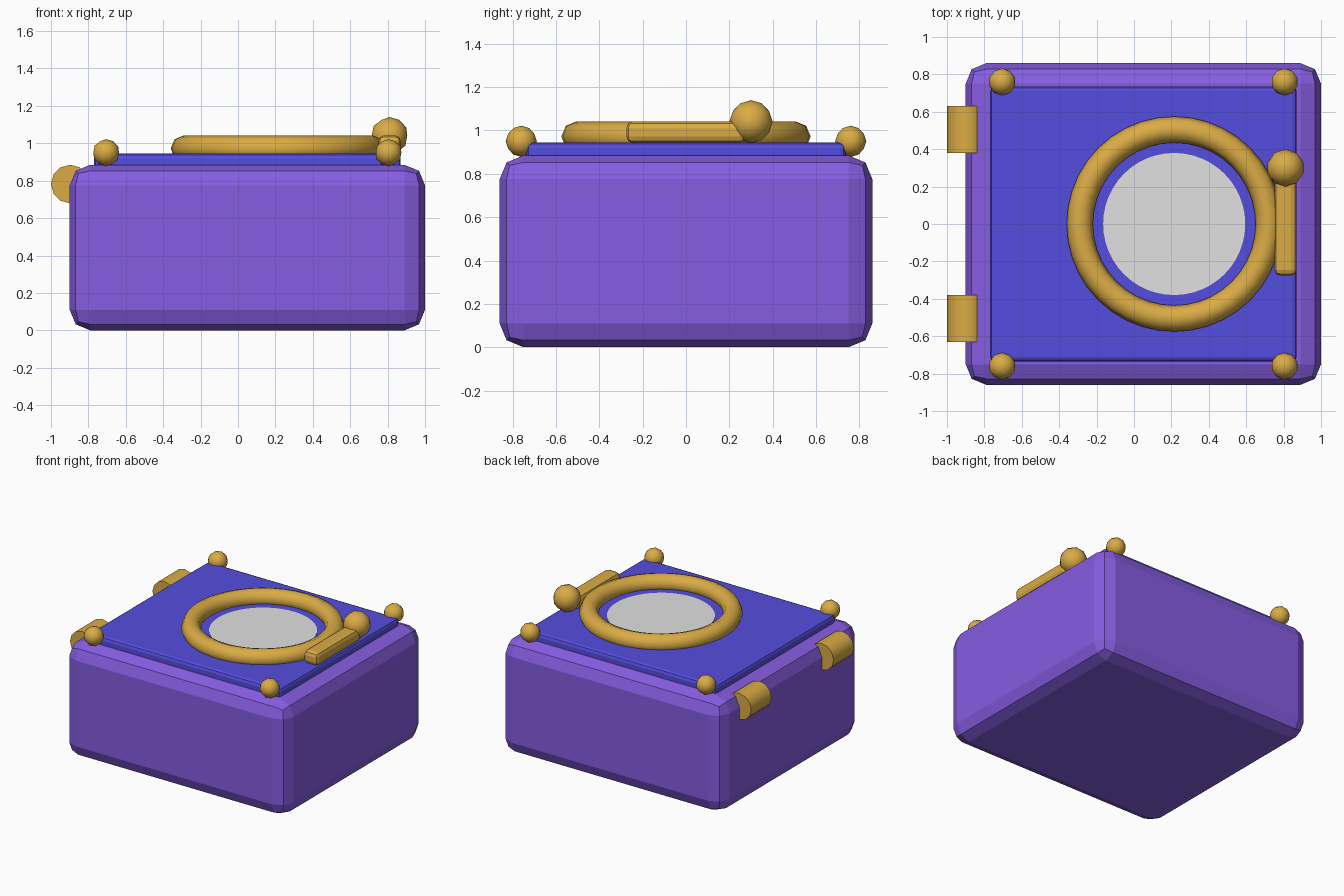
import bpy
import math

cube = bpy.data.objects.get("Cube")
if cube:
    bpy.data.objects.remove(cube, do_unlink=True)


def material(name, r, g, b):
    m = bpy.data.materials.new(name)
    m.use_nodes = True
    m.diffuse_color = (r, g, b, 1)
    m.node_tree.nodes["Principled BSDF"].inputs["Base Color"].default_value = (r, g, b, 1)
    return m


purple = material("purple", 0.24, 0.11, 0.76)
blue = material("blue violet", 0.09, 0.075, 0.74)
gold = material("gold", 0.70, 0.41, 0.06)
grey = material("pale grey", 0.75, 0.75, 0.75)


def finish(name, mat, smooth=False):
    ob = bpy.context.object
    ob.name = name
    ob.data.materials.clear()
    ob.data.materials.append(mat)
    if smooth:
        bpy.ops.object.shade_smooth_by_angle(angle=math.radians(50))
    return ob


def box(name, size, loc, mat, bevel):
    bpy.ops.mesh.primitive_cube_add(size=1, location=loc)
    bpy.context.object.scale = size
    bpy.ops.object.transform_apply(location=False, rotation=False, scale=True)
    ob = finish(name, mat)
    mod = ob.modifiers.new("Bevel", "BEVEL")
    mod.width = bevel
    mod.segments = 2
    return ob


def ball(name, radius, loc):
    bpy.ops.mesh.primitive_ico_sphere_add(subdivisions=2, radius=radius, location=loc)
    return finish(name, gold, True)


MID = 0.05    # centre of the box and door
PORT = 0.215  # centre of the round window

# Box and door
box("body", (1.9, 1.72, 0.885), (MID, 0, 0.4425), purple, 0.11)
box("door", (1.64, 1.47, 0.12), (MID, 0, 0.885), blue, 0.025)

# Round window and its rim
bpy.ops.mesh.primitive_cylinder_add(vertices=48, radius=0.38, depth=0.008, location=(PORT, 0, 0.945))
finish("window", grey)
bpy.ops.mesh.primitive_torus_add(major_segments=40, minor_segments=8, major_radius=0.505,
                                 minor_radius=0.07, location=(PORT, 0, 0.972))
finish("window_rim", gold, True)

# Handle bar with its knob
box("handle_bar", (0.12, 0.55, 0.1), (0.81, 0, 0.992), gold, 0.03)
ball("handle_knob", 0.1, (0.81, 0.3, 1.04))

# Corner studs and hinges
for side, y in (("front", -1), ("back", 1)):
    for end, x in (("right", -1), ("left", 1)):
        ball(f"{side}_{end}_stud", 0.072, (MID + x * 0.755, y * 0.76, 0.95))
    bpy.ops.mesh.primitive_cylinder_add(vertices=12, radius=0.103, depth=0.25,
                                        location=(-0.897, y * 0.505, 0.782),
                                        rotation=(math.pi / 2, 0, 0))
    finish(f"{side}_hinge", gold, True)
